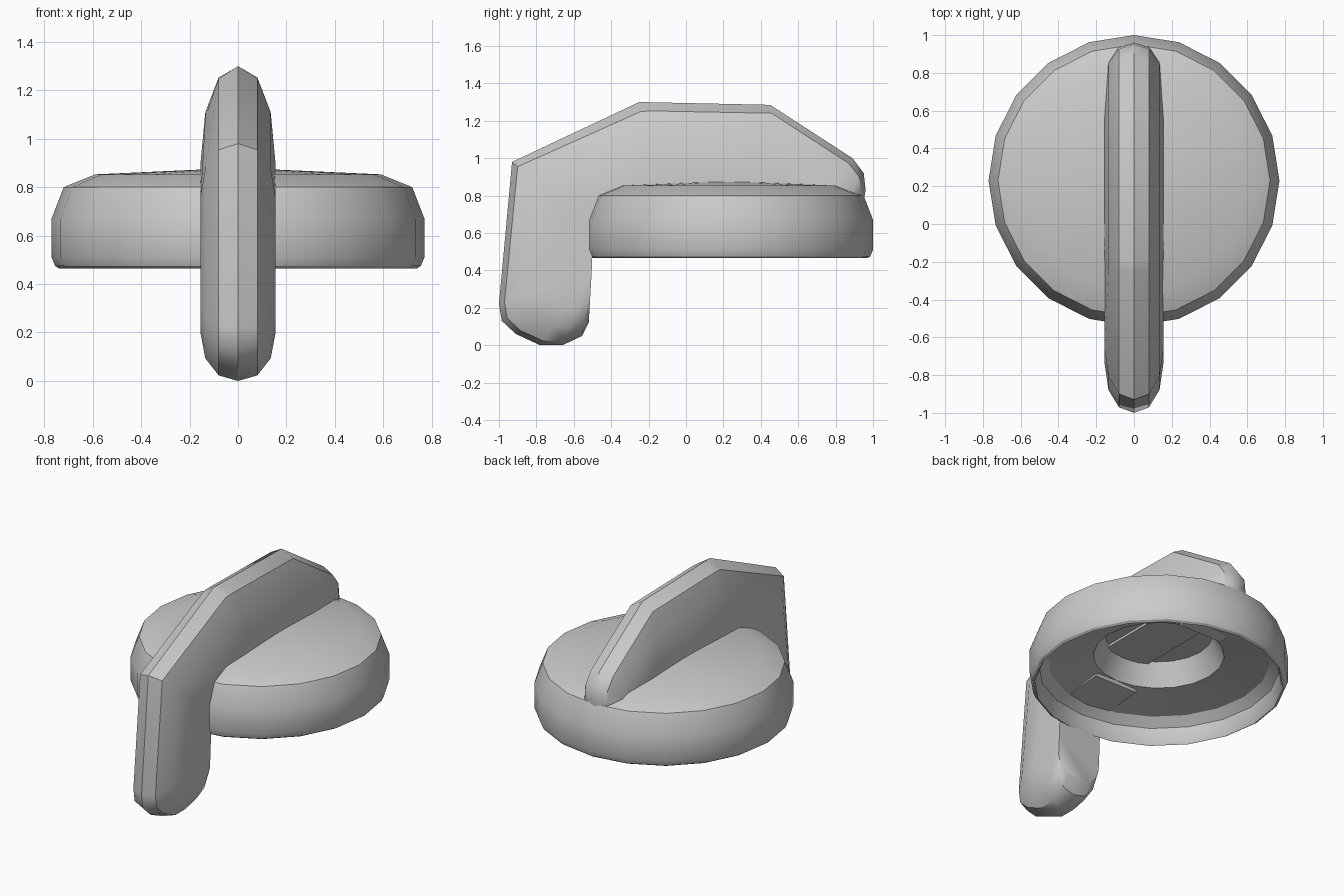
import bpy, bmesh, math

if "Cube" in bpy.data.objects:
    bpy.data.objects.remove(bpy.data.objects["Cube"])


def finish(name, bm, angle=30):
    bmesh.ops.remove_doubles(bm, verts=bm.verts, dist=0.0005)
    bmesh.ops.recalc_face_normals(bm, faces=bm.faces)
    me = bpy.data.meshes.new(name)
    bm.to_mesh(me)
    bm.free()
    ob = bpy.data.objects.new(name, me)
    bpy.context.collection.objects.link(ob)
    bpy.ops.object.select_all(action='DESELECT')
    ob.select_set(True)
    bpy.context.view_layer.objects.active = ob
    bpy.ops.object.shade_smooth_by_angle(angle=math.radians(angle))
    return ob


def skin(bm, rings, closed):
    """Quads between consecutive rings of vertices."""
    n = len(rings[0])
    last = len(rings) if closed else len(rings) - 1
    for i in range(last):
        a, b = rings[i], rings[(i + 1) % len(rings)]
        for j in range(n if not closed else n - 1):
            k = (j + 1) % n
            bm.faces.new((a[j], a[k], b[k], b[j]))


# Round dial cap: hollow below, with a round recess in its ceiling
SIDES, CY = 20, 0.23
profile = [(0, 0.88), (0.59, 0.853), (0.72, 0.80), (0.77, 0.67), (0.77, 0.51),
           (0.755, 0.475), (0.74, 0.465), (0.73, 0.48), (0.715, 0.57),
           (0.66, 0.62), (0.39, 0.66), (0.32, 0.80), (0, 0.80)]
bm = bmesh.new()
rings = []
for i in range(SIDES):
    a = math.tau * i / SIDES
    rings.append([bm.verts.new((r * math.cos(a), CY + r * math.sin(a), z))
                  for r, z in profile])
skin(bm, rings, True)
finish("dial_cap", bm)

# Lever handle: stations of outer (y, z), inner (y, z) and edge roundness
tip = (-0.505, 0.38)
end = (0.62, 0.635)
stations = [((-0.52, 0.12), tip, 1.0), ((-0.555, 0.05), tip, 1.0),
            ((-0.66, 0.0), tip, 1.0), ((-0.78, 0.0), tip, 1.0),
            ((-0.91, 0.06), tip, 1.0), ((-0.985, 0.13), tip, 1.0),
            ((-1.0, 0.22), tip, 1.0), ((-0.93, 0.98), (-0.495, 0.61), 1.15),
            ((-0.25, 1.30), (-0.17, 0.64), 1.3),
            ((-0.20, 1.299), (-0.10, 0.785), 1.5),
            ((0.45, 1.285), (0.54, 0.785), 1.5),
            ((0.89, 1.0), end, 1.25), ((0.95, 0.92), end, 1.2),
            ((0.96, 0.83), end, 1.2), ((0.94, 0.70), end, 1.2)]
half = [(0.08, 0.06), (0.135, 0.245), (0.155, 0.52)]
bm = bmesh.new()
rings = []
for (oy, oz), (iy, iz), k in stations:
    right = [(x, t * k) for x, t in half] + [(0.155, 1.0)]
    section = [(0, 0)] + right + [(-x, t) for x, t in reversed(right)]
    rings.append([bm.verts.new((x, oy + (iy - oy) * t, oz + (iz - oz) * t))
                  for x, t in section])
skin(bm, rings, False)
bm.faces.new(rings[0])
bm.faces.new(rings[-1])
bmesh.ops.dissolve_degenerate(bm, dist=0.0005, edges=bm.edges)
finish("lever_handle", bm, 36)
